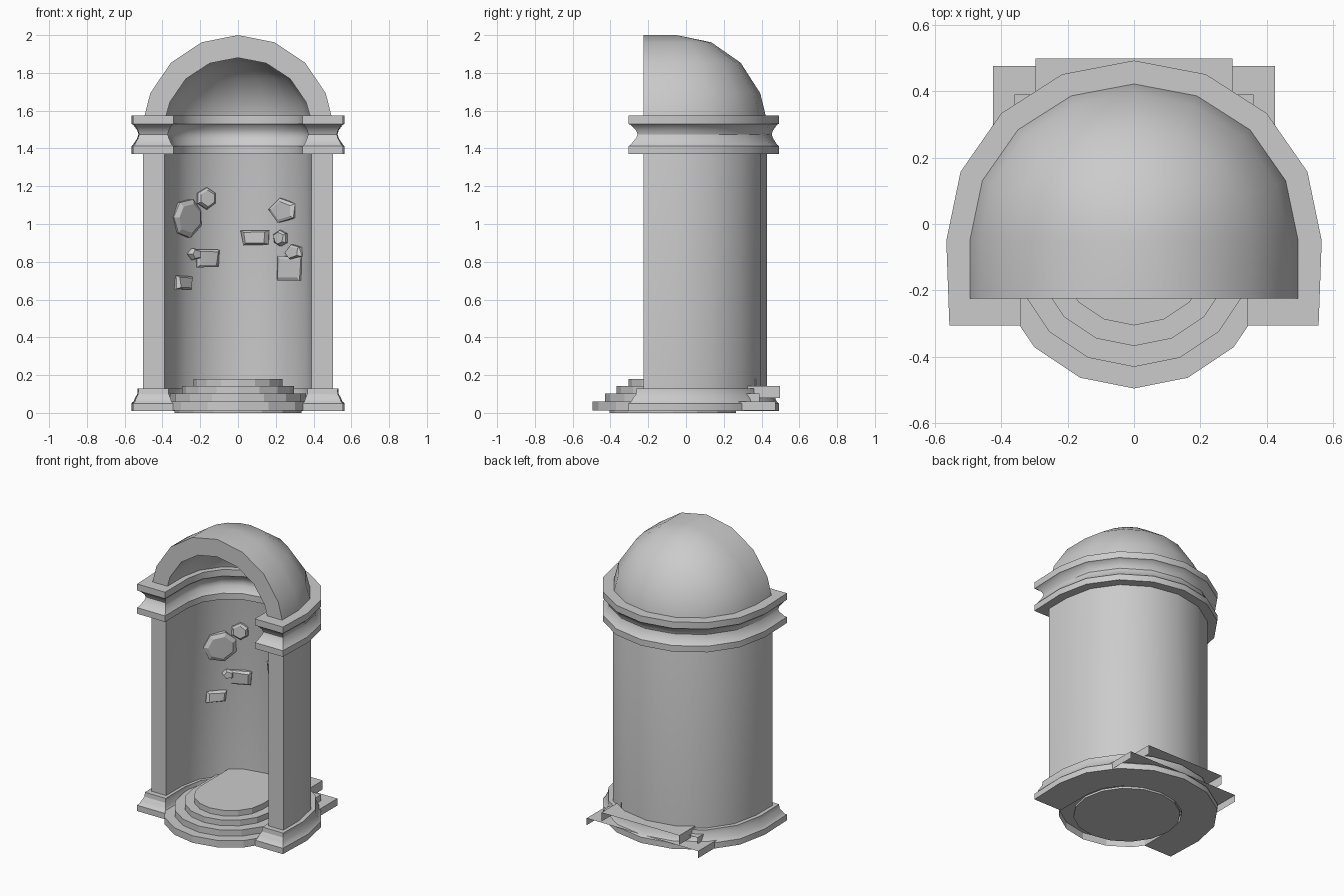
import bpy, bmesh, math, random
from mathutils import Vector, Matrix

if "Cube" in bpy.data.objects:
    bpy.data.objects.remove(bpy.data.objects["Cube"])

CY, FRONT, SEG = -0.05, -0.225, 8      # arc centre, front plane, sides per half circle
OUT, INN = (0.503, 0.48, 0.50), (0.39, 0.365, 0.38)
random.seed(4)


def finish(name, bm, smooth=False, recalc=True):
    bmesh.ops.remove_doubles(bm, verts=bm.verts, dist=1e-4)
    if recalc:
        bmesh.ops.recalc_face_normals(bm, faces=bm.faces)
    me = bpy.data.meshes.new(name)
    bm.to_mesh(me)
    bm.free()
    ob = bpy.data.objects.new(name, me)
    bpy.context.collection.objects.link(ob)
    if smooth:
        bpy.ops.object.select_all(action='DESELECT')
        ob.select_set(True)
        bpy.context.view_layer.objects.active = ob
        bpy.ops.object.shade_smooth_by_angle(angle=math.radians(30))
    return ob


def horseshoe(rx, ry, z, front, front_rx=None):
    """Open U: front right, half ellipse round the back, front left."""
    fx = rx if front_rx is None else front_rx
    arc = [(rx * math.cos(math.pi * i / SEG), CY + ry * math.sin(math.pi * i / SEG), z)
           for i in range(SEG + 1)]
    return [(fx, front, z)] + arc + [(-fx, front, z)]


def quad(bm, *vs):
    bm.faces.new(vs)


# Niche shell: curved wall running up into a half dome, with an arched front rim
bm = bmesh.new()
layers = []
for rx, ry, rz in (OUT, INN):
    rows = [horseshoe(rx, ry, 0.02, FRONT), horseshoe(rx, ry, 1.54, FRONT)]
    for k in range(1, 5):
        p = math.pi / 8 * k
        c = math.cos(p)
        rows.append(horseshoe(rx * c, ry * c, 1.5 + rz * math.sin(p), FRONT))
    grid = [[bm.verts.new(co) for co in row] for row in rows]
    for a, b in zip(grid, grid[1:]):
        for i in range(len(a) - 1):
            quad(bm, a[i], a[i + 1], b[i + 1], b[i])
    layers.append(grid)
o, n = layers
for k in range(5):
    for e in (0, -1):
        quad(bm, o[k][e], o[k + 1][e], n[k + 1][e], n[k][e])
for i in range(SEG + 2):
    quad(bm, o[0][i], o[0][i + 1], n[0][i + 1], n[0][i])
bmesh.ops.dissolve_degenerate(bm, dist=1e-4, edges=bm.edges)
finish("niche_shell", bm, True)


# Mouldings: a profile of (height, projection) wrapped around the whole wall
def moulding(name, profile):
    bm = bmesh.new()
    loops = []
    for z, d in profile:
        f = FRONT - 1.3 * d
        outer = horseshoe(OUT[0] + d, OUT[1] + d, z, f, OUT[0] + 0.85 * d)
        inner = horseshoe(INN[0] - 0.77 * d, INN[1] - 0.77 * d, z, f)
        loops.append([bm.verts.new(c) for c in outer + inner[::-1]])
    m = len(loops[0])
    for a, b in zip(loops, loops[1:]):
        for i in range(m):
            j = (i + 1) % m
            quad(bm, a[i], a[j], b[j], b[i])
    for L in (loops[0], loops[-1]):
        for i in range(m // 2 - 1):
            quad(bm, L[i], L[i + 1], L[m - 2 - i], L[m - 1 - i])
    finish(name, bm, True)


moulding("cornice", [(1.37, .062), (1.412, .062), (1.42, .052), (1.455, .03), (1.475, .024),
                     (1.495, .03), (1.525, .052), (1.53, .062), (1.575, .062)])
moulding("base_moulding", [(.01, .062), (.05, .062), (.06, .05), (.08, .042),
                           (.10, .03), (.13, .028)])


# Steps: half round at the front, straight sided and open towards the back and below
def step(name, r, back, z0, z1):
    bm = bmesh.new()
    pts = [(-r, back)] + [(r * math.cos(math.pi * (1 + i / 8)),
                           -0.07 + r * math.sin(math.pi * (1 + i / 8)))
                          for i in range(9)] + [(r, back)]
    low = [bm.verts.new((x, y, z0)) for x, y in pts]
    top = [bm.verts.new((x, y, z1)) for x, y in pts]
    for i in range(len(pts) - 1):
        quad(bm, low[i], low[i + 1], top[i + 1], top[i])
    bm.faces.new(top)
    finish(name, bm, recalc=False)


step("bottom_step", 0.425, 0.475, 0.012, 0.06)
step("third_step", 0.36, 0.39, 0.06, 0.103)
step("second_step", 0.297, 0.498, 0.08, 0.142)
step("top_step", 0.235, 0.37, 0.14, 0.18)

# Foot disc under the steps
bm = bmesh.new()
bmesh.ops.create_cone(bm, cap_ends=True, segments=16, radius1=0.335, radius2=0.335, depth=0.014,
                      matrix=Matrix.Translation((0, -0.07, 0.007)))
finish("foot_disc", bm)


# Broken stones set in the inner wall: x, z, width, height, sides
stones = [(-.28, 1.03, .15, .20, 7), (-.175, 1.135, .10, .11, 6), (-.17, .82, .13, .09, 4),
          (-.24, .84, .06, .06, 5), (-.30, .69, .09, .07, 4), (.25, 1.07, .14, .13, 5),
          (.095, .93, .14, .08, 4), (.235, .925, .07, .08, 6), (.285, .765, .14, .12, 4),
          (.31, .85, .09, .08, 5)]
for k, (x, z, w, h, sides) in enumerate(stones):
    root = math.sqrt(1 - (x / INN[0]) ** 2)
    y = CY + INN[1] * root
    nrm = Vector((-x / INN[0] ** 2, -root / INN[1], 0)).normalized()
    side = Vector((-nrm.y, nrm.x, 0))
    up = Vector((0, 0, 1))
    stretch = 1 / max(abs(side.x), 0.6)
    bm = bmesh.new()
    rings = []
    ang = [2 * math.pi * (i + .5 + random.uniform(-.09, .09)) / sides for i in range(sides)]
    corner = 1.38 if sides == 4 else 1.05
    for depth, s in ((-.03, 1), (.022, 1), (.036, .75)):
        rings.append([bm.verts.new(Vector((x, y, z)) + nrm * (depth + random.uniform(-.008, .008))
                      + side * (math.cos(a) * w / 2 * s * corner * stretch)
                      + up * (math.sin(a) * h / 2 * s * corner)) for a in ang])
    for a, b in zip(rings, rings[1:]):
        for i in range(sides):
            j = (i + 1) % sides
            quad(bm, a[i], a[j], b[j], b[i])
    bm.faces.new(rings[0])
    bm.faces.new(rings[-1])
    finish(f"wall_stone_{k + 1}", bm)
